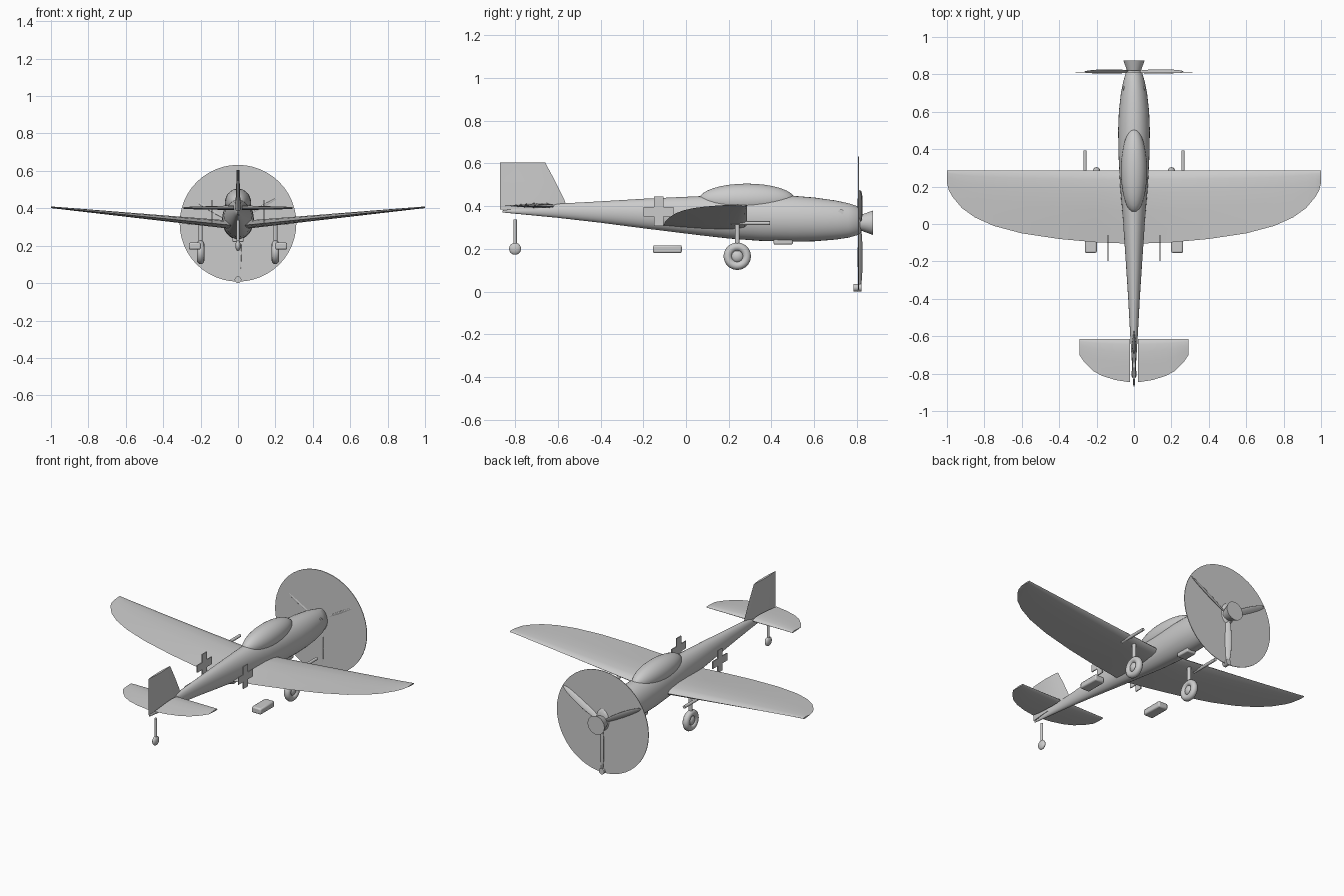
import bpy, bmesh
from math import cos, sin, pi, radians
from mathutils import Matrix, Vector

if "Cube" in bpy.data.objects:
    bpy.data.objects.remove(bpy.data.objects["Cube"])


def finish(name, bm, smooth=True, bevel=0):
    bmesh.ops.recalc_face_normals(bm, faces=bm.faces)
    me = bpy.data.meshes.new(name)
    bm.to_mesh(me)
    bm.free()
    ob = bpy.data.objects.new(name, me)
    bpy.context.collection.objects.link(ob)
    bpy.ops.object.select_all(action='DESELECT')
    ob.select_set(True)
    bpy.context.view_layer.objects.active = ob
    if bevel:
        m = ob.modifiers.new("bevel", 'BEVEL')
        m.width, m.segments = bevel, 2
    if smooth:
        bpy.ops.object.shade_smooth_by_angle(angle=radians(40))
    return ob


def loft(name, rings):
    bm = bmesh.new()
    vs = [[bm.verts.new(p) for p in r] for r in rings]
    n = len(vs[0])
    for a, b in zip(vs, vs[1:]):
        for i in range(n):
            bm.faces.new((a[i], a[(i + 1) % n], b[(i + 1) % n], b[i]))
    bm.faces.new(vs[0])
    bm.faces.new(vs[-1])
    return finish(name, bm)


def box(name, centre, size, bevel=0):
    bm = bmesh.new()
    bmesh.ops.create_cube(bm, size=1, matrix=Matrix.Translation(centre) @ Matrix.Diagonal((*size, 1)))
    return finish(name, bm, bevel=bevel)


def ball(name, centre, radii, rot=Matrix()):
    bm = bmesh.new()
    m = Matrix.Translation(centre) @ rot @ Matrix.Diagonal((*radii, 1))
    bmesh.ops.create_uvsphere(bm, u_segments=32, v_segments=16, radius=1, matrix=m)
    return finish(name, bm)


def rod(name, a, b, r1, r2=None, seg=24):
    a, b = Vector(a), Vector(b)
    bm = bmesh.new()
    m = Matrix.Translation((a + b) / 2) @ (b - a).to_track_quat('Z', 'Y').to_matrix().to_4x4()
    bmesh.ops.create_cone(bm, cap_ends=True, segments=seg, radius1=r1,
                          radius2=r1 if r2 is None else r2, depth=(b - a).length, matrix=m)
    return finish(name, bm)


def tyre(name, centre, major, minor):
    # ring around the x axis
    rings = 32
    bm = bmesh.new()
    vs = [[bm.verts.new((centre[0] + minor * sin(t),
                         centre[1] + (major + minor * cos(t)) * cos(u),
                         centre[2] + (major + minor * cos(t)) * sin(u)))
           for t in [2 * pi * j / 12 for j in range(12)]]
          for u in [2 * pi * i / rings for i in range(rings)]]
    for i in range(rings):
        a, b = vs[i], vs[(i + 1) % rings]
        for j in range(12):
            bm.faces.new((a[j], a[(j + 1) % 12], b[(j + 1) % 12], b[j]))
    return finish(name, bm)


# airfoil outline: chord fraction, half-thickness fraction
FOIL = [(0, 0), (.03, .5), (.12, .85), (.3, 1), (.55, .75), (.8, .35), (1, .04),
        (.8, -.25), (.55, -.55), (.3, -.75), (.12, -.7), (.03, -.45)]


def foil(x, lead, trail, z, t):
    return [(x, lead + (trail - lead) * c, z + h * t) for c, h in FOIL]


# fuselage: y, bottom z, top z, half width
body = [(-.86, .37, .38, .004), (-.6, .345, .411, .02), (-.4, .322, .422, .031), (-.2, .296, .434, .044),
        (.06, .264, .446, .062), (.2, .248, .449, .074), (.35, .237, .45, .082), (.5, .233, .448, .085),
        (.6, .235, .44, .081), (.7, .243, .426, .07), (.76, .252, .413, .058), (.81, .266, .397, .043),
        (.82, .28, .38, .03)]
loft("fuselage", [[(w * cos(t), y, (b + h) / 2 + (h - b) / 2 * sin(t))
                   for t in [2 * pi * i / 32 for i in range(32)]] for y, b, h, w in body])

# canopy
ball("canopy", (0, .285, .43), (.07, .225, .075))

# main wing with dihedral and curved trailing edge
trail = [(0, -.106), (.2, -.098), (.4, -.08), (.6, -.05), (.75, -.01), (.85, .035), (.92, .085),
         (.97, .145), (.99, .18), (1, .22)]
half = [(x, y, .305 + .1 * x, .026 - .021 * x) for x, y in trail]
stations = [(-x, y, z, t) for x, y, z, t in half[:0:-1]] + half
loft("wing", [foil(x, .285, y, z, t) for x, y, z, t in stations])

# tail surfaces
for s, side in ((1, "right"), (-1, "left")):
    loft(f"{side}_tailplane", [foil(s * x, -.615, y, .401, t) for x, y, t in
         [(.022, -.846, .014), (.1, -.834, .012), (.17, -.812, .01), (.22, -.785, .009),
          (.265, -.74, .007), (.292, -.7, .005)]])
loft("tail_fin", [[(h * t, lead + (-.87 - lead) * c, z) for c, h in
                   [(0, 0), (.2, .7), (.45, 1), (.75, .7), (1, .1), (1, -.1), (.75, -.7), (.45, -1), (.2, -.7)]]
                  for z, lead, t in [(.385, -.555, .013), (.43, -.57, .013), (.516, -.612, .01), (.605, -.66, .007)]])

# propeller: disc, flared spinner, hub and three blades
PROP = Vector((0, .815, .32))
rod("propeller_disc", (0, .806, .32), (0, .81, .32), .312, seg=48)
rod("spinner", (0, .8, .322), (0, .875, .322), .03, .057, seg=32)
ball("propeller_hub", PROP, (.036, .036, .036))
for i in range(3):
    turn = Matrix.Rotation(pi + i * 2 * pi / 3, 4, 'Y')
    ball(f"propeller_blade_{i + 1}", PROP + turn @ Vector((0, 0, .16)), (.021, .006, .145),
         turn @ Matrix.Rotation(radians(30), 4, 'Z'))
rod("blade_tip", (0, .785, .018), (0, .822, .018), .018)

for s, side in ((1, "right"), (-1, "left")):
    # landing gear
    rod(f"{side}_gear_strut", (s * .2, .24, .17), (s * .2, .24, .32), .011)
    tyre(f"{side}_wheel", (s * .2, .24, .165), .044, .02)
    ball(f"{side}_wheel_hub", (s * .2, .24, .165), (.02, .03, .03))
    # radiators, guns, side markings and exhaust stubs
    box(f"{side}_radiator", (s * .231, -.087, .198), (.064, .135, .037), .008)
    rod(f"{side}_gun", (s * .262, .21, .32), (s * .262, .393, .32), .009)
    box(f"{side}_cross_upright", (s * .14, -.128, .376), (.006, .045, .137))
    box(f"{side}_cross_bar", (s * .14, -.128, .373), (.006, .14, .045))
    rod(f"{side}_exhaust_stub", (s * .04, .725, .372), (s * .06, .725, .372), .013)

# chin intake
box("chin_intake", (0, .455, .24), (.06, .09, .04), .006)

# tail wheel
rod("tail_strut", (0, -.8, .2), (0, -.8, .337), .008)
ball("tail_wheel", (0, -.8, .2), (.014, .028, .028))
